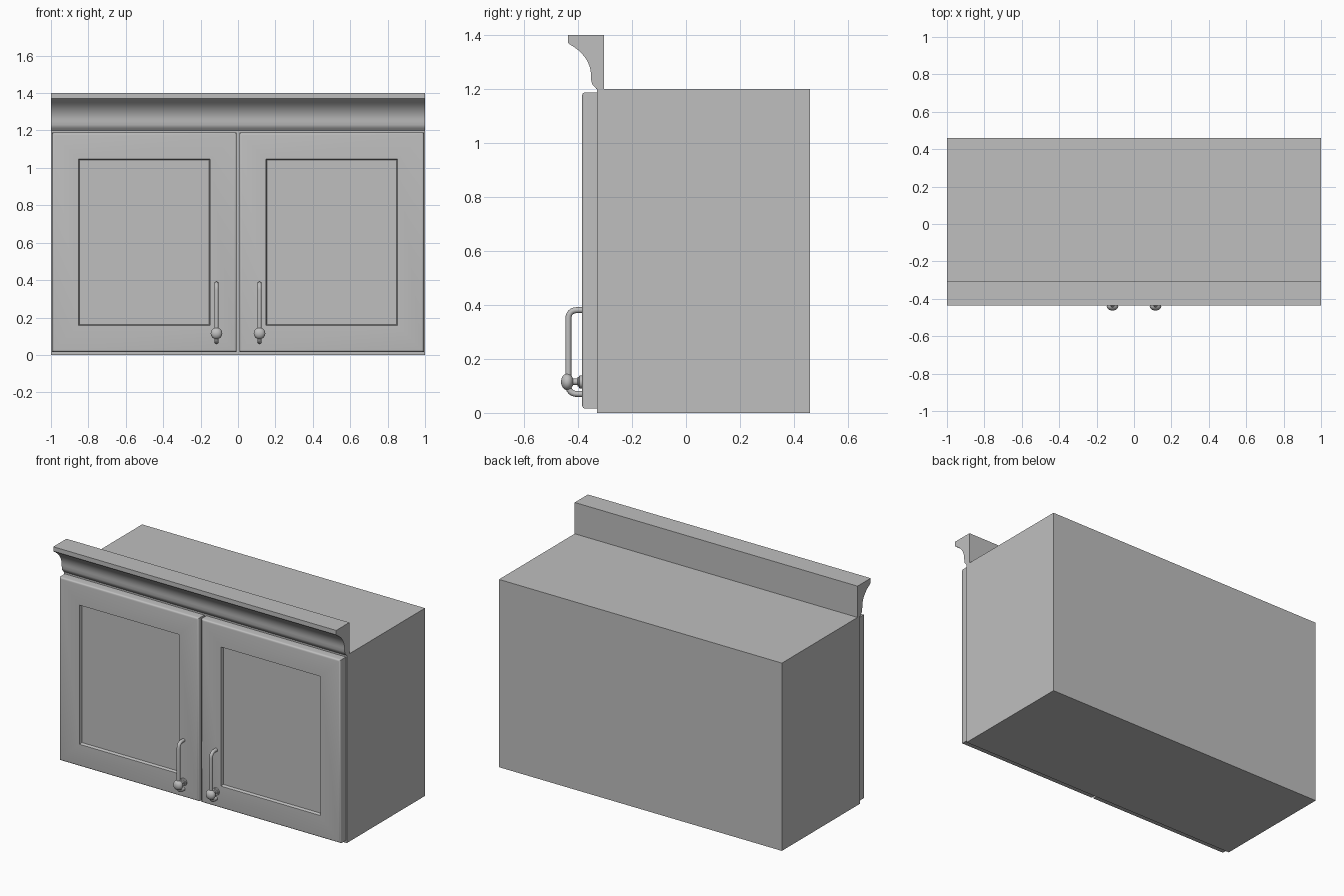
import bpy
import bmesh
import math
from mathutils import Vector, Matrix

cube = bpy.data.objects.get("Cube")
if cube:
    bpy.data.objects.remove(cube, do_unlink=True)

grey = bpy.data.materials.new("light_grey")
grey.use_nodes = True
colour = (0.52, 0.52, 0.52, 1)
grey.diffuse_color = colour
grey.node_tree.nodes["Principled BSDF"].inputs["Base Color"].default_value = colour


def finish(name, bm, angle=None):
    """Turn a bmesh into a named object, optionally smooth shaded."""
    bmesh.ops.recalc_face_normals(bm, faces=bm.faces)
    mesh = bpy.data.meshes.new(name)
    bm.to_mesh(mesh)
    bm.free()
    mesh.materials.append(grey)
    obj = bpy.data.objects.new(name, mesh)
    bpy.context.collection.objects.link(obj)
    if angle:
        bpy.ops.object.select_all(action="DESELECT")
        obj.select_set(True)
        bpy.context.view_layer.objects.active = obj
        bpy.ops.object.shade_smooth_by_angle(angle=math.radians(angle))
    return obj


def box(lo, hi):
    lo, hi = Vector(lo), Vector(hi)
    bm = bmesh.new()
    bmesh.ops.create_cube(bm, size=1, matrix=Matrix.Translation((lo + hi) / 2)
                          @ Matrix.Diagonal((*(hi - lo), 1)))
    return bm


def front_face(bm):
    flat = [f for f in bm.faces if abs(f.normal.y) > 0.99]
    return min(flat, key=lambda f: f.calc_center_median().y)


# Cabinet body
finish("cabinet_body", box((-1, -0.33, 0), (1, 0.46, 1.2)))


# Doors: rounded front rim and a recessed centre panel
def door(name, x0, x1):
    bm = box((x0, -0.385, 0.016), (x1, -0.33, 1.188))
    bm.normal_update()
    bmesh.ops.bevel(bm, geom=list(front_face(bm).edges), offset=0.012,
                    segments=4, profile=0.5, affect="EDGES")
    bm.normal_update()
    face = front_face(bm)
    bmesh.ops.inset_region(bm, faces=[face], thickness=0.183)
    bmesh.ops.inset_region(bm, faces=[face], thickness=0.008)
    bmesh.ops.translate(bm, verts=face.verts, vec=(0, 0.018, 0))
    finish(name, bm, 30)


# Crown moulding: side profile (y, z) with a concave cove
def crown():
    profile = [(-0.304, 1.2), (-0.304, 1.4), (-0.437, 1.4), (-0.437, 1.372)]
    ctrl = [Vector(p) for p in
            ((-0.43, 1.365), (-0.385, 1.34), (-0.352, 1.3), (-0.352, 1.25))]
    for i in range(13):
        t = i / 12
        weights = ((1 - t)**3, 3 * t * (1 - t)**2, 3 * t * t * (1 - t), t**3)
        profile.append(tuple(sum((w * c for w, c in zip(weights, ctrl)), Vector((0, 0)))))
    profile += [(-0.351, 1.23), (-0.347, 1.217), (-0.338, 1.208), (-0.332, 1.2)]
    bm = bmesh.new()
    face = bm.faces.new([bm.verts.new((-1, y, z)) for y, z in profile])
    out = bmesh.ops.extrude_face_region(bm, geom=[face])
    moved = [v for v in out["geom"] if isinstance(v, bmesh.types.BMVert)]
    bmesh.ops.translate(bm, verts=moved, vec=(2, 0, 0))
    finish("crown_moulding", bm, 35)


def rounded_path(points, radius, steps=6):
    """Replace the inner corners of a path with arcs."""
    pts = [Vector(p) for p in points]
    path = [pts[0]]
    for a, b, c in zip(pts, pts[1:], pts[2:]):
        p, q = b + (a - b).normalized() * radius, b + (c - b).normalized() * radius
        for i in range(steps + 1):
            t = i / steps
            path.append(p * (1 - t)**2 + b * 2 * t * (1 - t) + q * t * t)
    return path + [pts[-1]]


# Handle bar: tube swept in the y-z plane
def handle_bar(name, x, sides=16, radius=0.011):
    path = rounded_path([(x, -0.38, 0.381), (x, -0.436, 0.381),
                         (x, -0.436, 0.07), (x, -0.38, 0.07)], 0.034)
    bm = bmesh.new()
    rings = []
    for i, p in enumerate(path):
        tangent = path[min(i + 1, len(path) - 1)] - path[max(i - 1, 0)]
        side = Vector((1, 0, 0))
        up = tangent.normalized().cross(side)
        rings.append([bm.verts.new(p + radius * (math.cos(a) * side + math.sin(a) * up))
                      for a in (math.tau * k / sides for k in range(sides))])
    for r, s in zip(rings, rings[1:]):
        for k in range(sides):
            n = (k + 1) % sides
            bm.faces.new((r[k], r[n], s[n], s[k]))
    bm.faces.new(rings[0])
    bm.faces.new(rings[-1])
    finish(name, bm, 40)


# Handle knob: flattened ball, neck and collar turned about the y axis
def handle_knob(name, x, z=0.115):
    ball = [(0.031 * math.sin(a), -0.44 - 0.023 * math.cos(a))
            for a in (math.pi * i / 12 for i in range(11))]
    profile = ball + [(0.012, -0.418), (0.012, -0.403), (0.018, -0.401),
                      (0.018, -0.397), (0.024, -0.395), (0.024, -0.38), (0, -0.38)]
    bm = bmesh.new()
    verts = [bm.verts.new((x + r, y, z)) for r, y in profile]
    edges = [bm.edges.new(pair) for pair in zip(verts, verts[1:])]
    bmesh.ops.spin(bm, geom=verts + edges, cent=(x, 0, z), axis=(0, 1, 0),
                   angle=math.tau, steps=24)
    bmesh.ops.remove_doubles(bm, verts=bm.verts, dist=0.0002)
    finish(name, bm, 40)


crown()
for side, s in (("left", 1), ("right", -1)):
    door(side + "_door", *sorted((s * 0.007, s * 0.994)))
    handle_bar(side + "_handle_bar", s * 0.115)
    handle_knob(side + "_handle_knob", s * 0.115)
